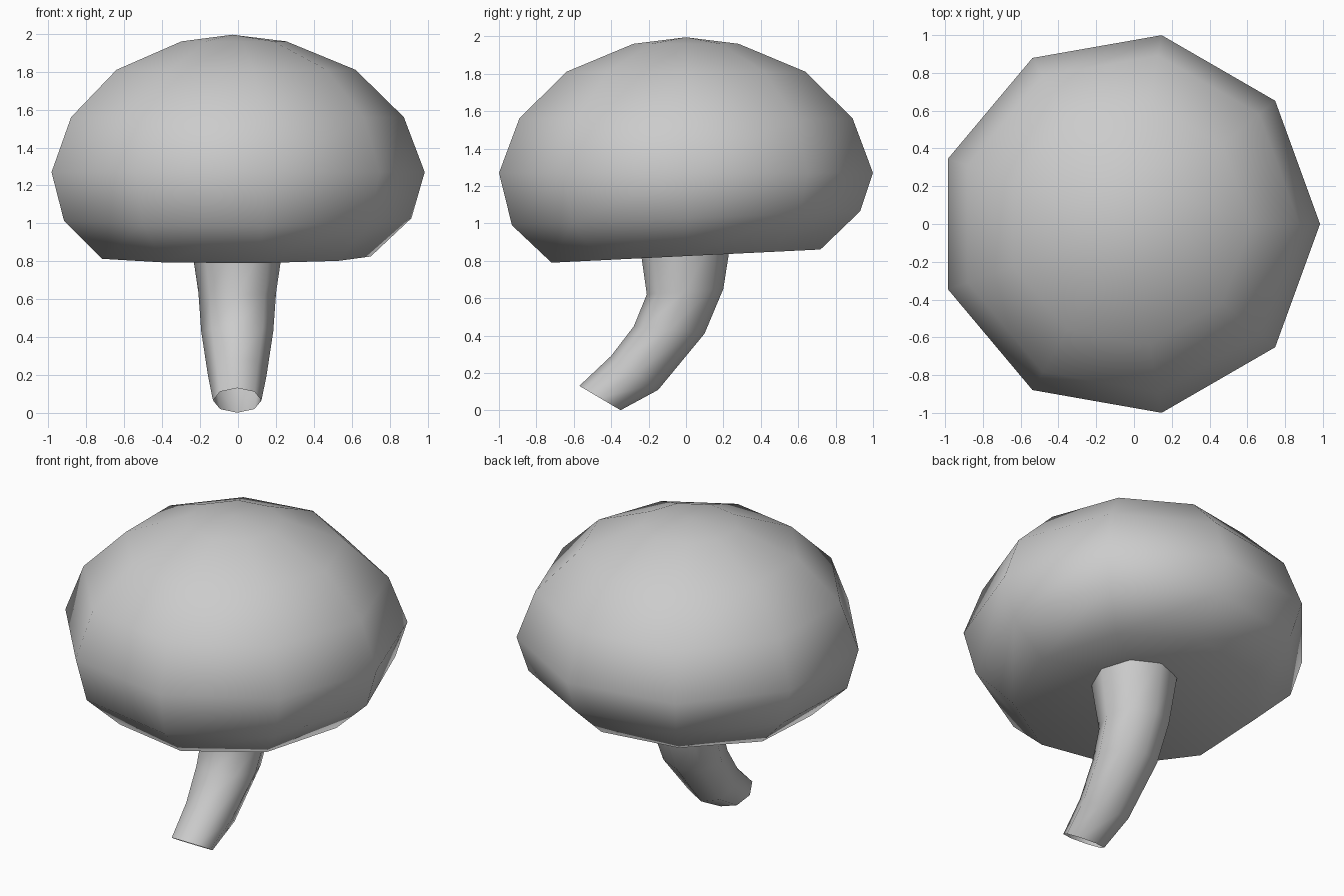
import bpy, bmesh
from math import sin, cos, tau, radians
from mathutils import Vector

if "Cube" in bpy.data.objects:
    bpy.data.objects.remove(bpy.data.objects["Cube"])


def ring(bm, center, radius, sides, slope):
    """Polygon ring in x, with its y axis tilted by slope (dz per unit y)."""
    v = Vector((0, 1, slope[1])).normalized() if slope[0] else Vector((0, 1, slope[1]))
    return [bm.verts.new(Vector(center) + Vector((radius * cos(tau * i / sides), 0, 0))
                         + v * radius * sin(tau * i / sides)) for i in range(sides)]


def bridge(bm, a, b):
    n = len(a)
    for i in range(n):
        j = (i + 1) % n
        bm.faces.new((a[i], a[j], b[j], b[i]))


def fan(bm, loop, tip, flip=False):
    p = bm.verts.new(tip)
    for i in range(len(loop)):
        f = (loop[i], loop[(i + 1) % len(loop)], p)
        bm.faces.new(f[::-1] if flip else f)


def finish(bm, name):
    me = bpy.data.meshes.new(name)
    bm.to_mesh(me)
    bm.free()
    ob = bpy.data.objects.new(name, me)
    bpy.context.collection.objects.link(ob)
    bpy.ops.object.select_all(action='DESELECT')
    ob.select_set(True)
    bpy.context.view_layer.objects.active = ob
    bpy.ops.object.shade_smooth_by_angle(angle=radians(65))


# Cap: nine-sided dome with a tilted lower rim (radius, z, slope)
CX = -0.03
cap_profile = [(0.73, 0.825, 0.049), (0.945, 1.027, 0.04), (1.015, 1.27, 0),
               (0.905, 1.56, 0), (0.65, 1.81, 0), (0.285, 1.96, 0)]
bm = bmesh.new()
rings = [ring(bm, (CX, 0, z), r, 9, (False, s)) for r, z, s in cap_profile]
for a, b in zip(rings, rings[1:]):
    bridge(bm, a, b)
fan(bm, rings[-1], (CX, 0, 1.995))
# Recessed underside
fan(bm, rings[0], (CX, 0, 0.99), flip=True)
finish(bm, "cap")

# Stem: curved, open tapering tube (y, z, radius, slope)
stem_path = [(-0.46, 0.066, 0.128, -0.59), (-0.275, 0.20, 0.155, -0.72),
             (-0.09, 0.43, 0.19, -0.105), (-0.005, 0.635, 0.205, 0.07),
             (-0.003, 0.97, 0.255, 0.05)]
bm = bmesh.new()
rings = [ring(bm, (-0.004, y, z), r, 8, (True, s)) for y, z, r, s in stem_path]
for a, b in zip(rings, rings[1:]):
    bridge(bm, a, b)
finish(bm, "stem")
